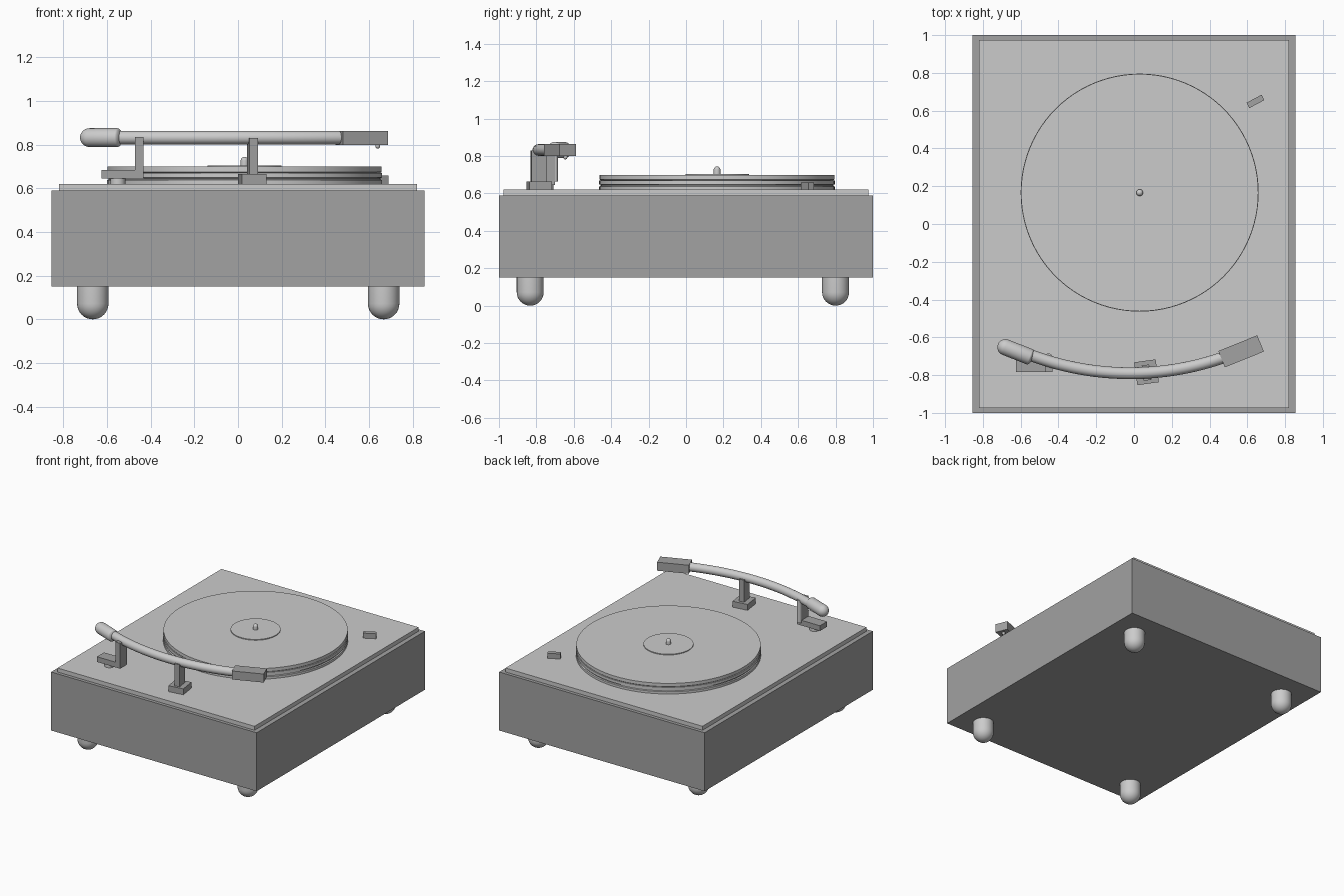
import bpy, bmesh, math
from mathutils import Vector, Matrix

if "Cube" in bpy.data.objects:
    bpy.data.objects.remove(bpy.data.objects["Cube"])

TOP = 0.62          # surface of the deck plate
ARM_Z = 0.832       # height of the tonearm centreline
PX, PY = 0.03, 0.166


def grey(name, v):
    m = bpy.data.materials.new(name)
    m.diffuse_color = (v, v, v, 1)
    m.use_nodes = True
    m.node_tree.nodes["Principled BSDF"].inputs["Base Color"].default_value = m.diffuse_color
    return m


dark = grey("dark_grey", 0.36)
mid = grey("mid_grey", 0.56)


def finish(bm, name, mat=None, smooth=False):
    bmesh.ops.recalc_face_normals(bm, faces=bm.faces)
    me = bpy.data.meshes.new(name)
    bm.to_mesh(me)
    bm.free()
    ob = bpy.data.objects.new(name, me)
    bpy.context.collection.objects.link(ob)
    if mat:
        me.materials.append(mat)
    if smooth:
        bpy.ops.object.select_all(action='DESELECT')
        bpy.context.view_layer.objects.active = ob
        ob.select_set(True)
        bpy.ops.object.shade_smooth_by_angle(angle=math.radians(35))
    return ob


def box(name, centre, size, angle=0, mat=None):
    bm = bmesh.new()
    bmesh.ops.create_cube(bm, size=1)
    bm.transform(Matrix.Translation(centre) @ Matrix.Rotation(math.radians(angle), 4, 'Z')
                 @ Matrix.Diagonal((*size, 1)))
    return finish(bm, name, mat)


def lathe(name, profile, base, axis=(0, 0, 1), seg=32, mat=None):
    """Spin (radius, height) points about an axis starting at base."""
    bm = bmesh.new()
    vs = [bm.verts.new((r, 0, h)) for r, h in profile]
    es = [bm.edges.new(p) for p in zip(vs, vs[1:])]
    bmesh.ops.spin(bm, geom=vs + es, cent=(0, 0, 0), axis=(0, 0, 1),
                   angle=2 * math.pi, steps=seg)
    bmesh.ops.remove_doubles(bm, verts=bm.verts, dist=1e-5)
    rot = Vector(axis).to_track_quat('Z', 'Y').to_matrix().to_4x4()
    bm.transform(Matrix.Translation(base) @ rot)
    return finish(bm, name, mat, True)


def dome(r, h, z, n=8):
    """Quarter-ellipse from the rim (r, z) to the pole (0, z + h)."""
    return [(r * math.cos(i * math.pi / 2 / n), z + h * math.sin(i * math.pi / 2 / n))
            for i in range(n)] + [(0, z + h)]


# Cabinet and deck plate
box("cabinet", (0, 0, 0.37), (1.71, 2.0, 0.44), mat=dark)
box("deck_plate", (0, 0, 0.605), (1.64, 1.95, 0.03))

# Rounded feet
for x, sx in ((-0.665, "left"), (0.667, "right")):
    for y, sy in ((-0.833, "front"), (0.80, "back")):
        lathe(f"foot_{sy}_{sx}", [(0, 0)] + [(0.072, 0)] + dome(0.072, 0.072, 0.079),
              (x, y, 0.151), (0, 0, -1))

# Platter, record, label and spindle
lathe("platter", [(0, 0), (0.63, 0), (0.63, 0.017), (0.622, 0.02), (0.622, 0.026),
                  (0.63, 0.029), (0.63, 0.05), (0, 0.05)], (PX, PY, TOP), seg=96)
lathe("record", [(0, 0), (0.622, 0), (0.628, 0.005), (0.628, 0.029), (0, 0.029)],
      (PX, PY, 0.67), seg=96, mat=mid)
lathe("record_label", [(0, 0), (0.17, 0), (0.17, 0.006), (0, 0.006)],
      (PX, PY, 0.699), seg=64)
lathe("spindle", [(0, 0), (0.018, 0)] + dome(0.018, 0.018, 0.024), (PX, PY, 0.702), seg=20)

# Speed switch
box("switch", (0.643, 0.649, 0.638), (0.09, 0.032, 0.04), 28, dark)

# Curved tonearm tube swept along a shallow arc
R, CX, LOW = 1.5, -0.02, -0.79
cu = bpy.data.curves.new("tonearm_path", 'CURVE')
cu.dimensions = '3D'
cu.bevel_depth = 0.031
cu.bevel_resolution = 6
cu.use_fill_caps = True
sp = cu.splines.new('POLY')
N = 32
sp.points.add(N)
for i, p in enumerate(sp.points):
    a = math.asin(-0.54 / R) + (math.asin(0.51 / R) - math.asin(-0.54 / R)) * i / N
    p.co = (CX + R * math.sin(a), LOW + R * (1 - math.cos(a)), ARM_Z, 1)
tmp = bpy.data.objects.new("tonearm_path", cu)
bpy.context.collection.objects.link(tmp)
bm = bmesh.new()
bm.from_mesh(tmp.to_mesh())
bpy.data.objects.remove(tmp)
bmesh.ops.remove_doubles(bm, verts=bm.verts, dist=1e-5)
finish(bm, "tonearm_tube", None, True)

# Counterweight: round outer end, softly rounded inner end
cw_dir = Vector((-0.93, 0.365, 0)).normalized()
inner = [(r, -h) for r, h in reversed(dome(0.043, 0.018, 0))]
lathe("counterweight", inner + dome(0.043, 0.043, 0.138)[0:],
      (-0.552, -0.703, ARM_Z), cw_dir)

# Headshell and stylus
box("headshell", (0.567, -0.674, ARM_Z - 0.001), (0.222, 0.093, 0.064), 22, dark)
lathe("stylus", [(0, 0), (0.011, 0)] + dome(0.011, 0.011, 0.008),
      (0.64, -0.645, 0.801), (0, 0, -1), 16)

# Pivot base and post
box("arm_base", (0.066, -0.785, 0.642), (0.115, 0.122, 0.045), 8, dark)
box("arm_post", (0.066, -0.787, 0.735), (0.04, 0.082, 0.19), 8, dark)

# L-shaped arm rest with its mounting stud and pin
bm = bmesh.new()
outline = [(-0.625, 0.645), (-0.432, 0.645), (-0.432, 0.836), (-0.472, 0.836),
           (-0.472, 0.684), (-0.625, 0.684)]
f = bm.faces.new([bm.verts.new((x, -0.784, z)) for x, z in outline])
ext = bmesh.ops.extrude_face_region(bm, geom=[f])
bmesh.ops.translate(bm, vec=(0, 0.084, 0),
                    verts=[v for v in ext["geom"] if isinstance(v, bmesh.types.BMVert)])
finish(bm, "arm_rest", dark)
lathe("arm_rest_stud", [(0, 0), (0.034, 0), (0.034, 0.03), (0, 0.03)],
      (-0.55, -0.742, 0.618))
lathe("arm_rest_pin", [(0, 0), (0.018, 0), (0.018, 0.17), (0, 0.17)],
      (-0.452, -0.703, 0.665), seg=20)
